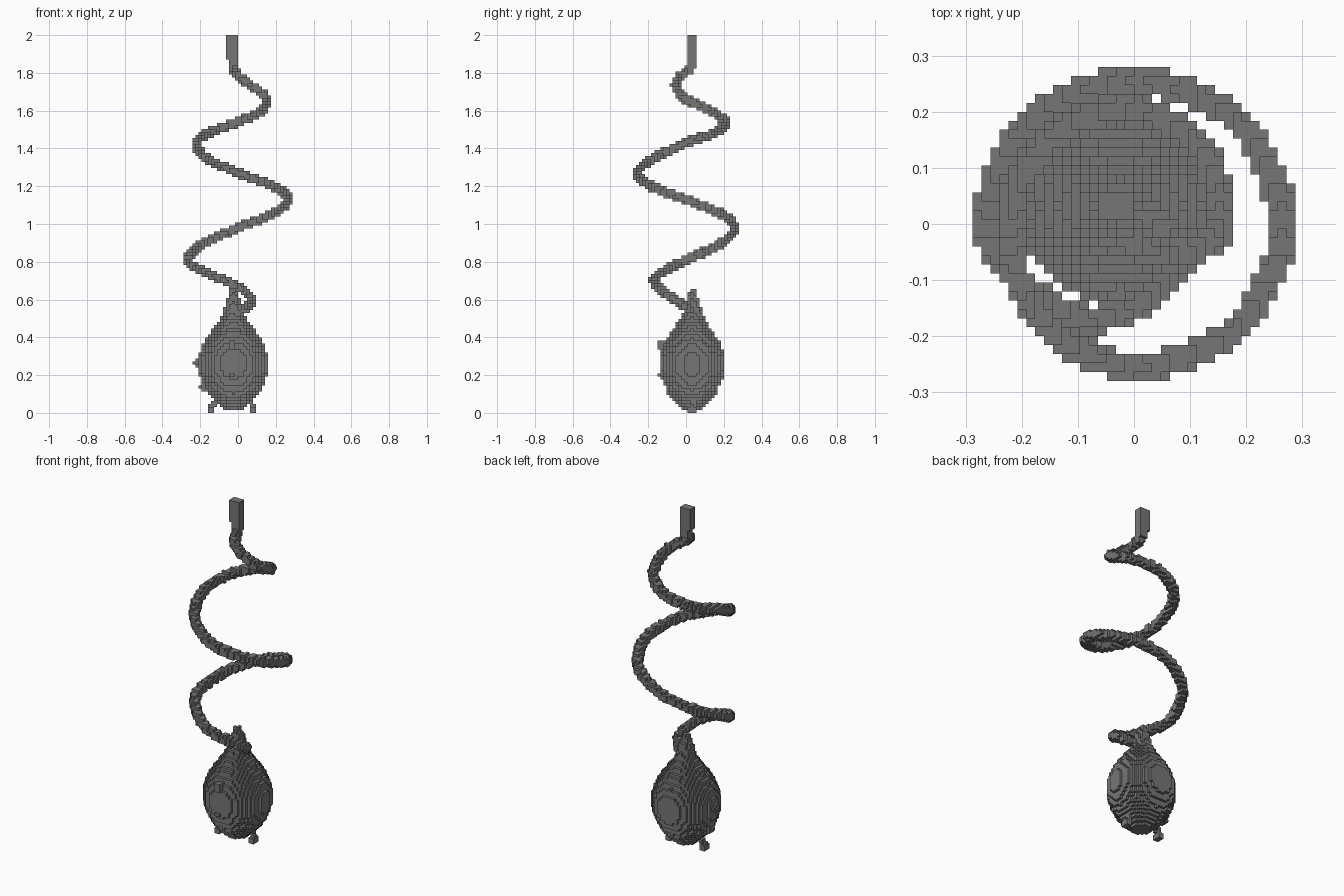
import bpy
import bmesh
import math
from mathutils import Vector

cube = bpy.data.objects.get("Cube")
if cube:
    bpy.data.objects.remove(cube, do_unlink=True)

V = 0.016  # edge length of one block
OFFSET = Vector((0.5, 0.0, 0.5))  # block centre relative to its index

grey = bpy.data.materials.new("dark grey")
grey.use_nodes = True
colour = (0.18, 0.18, 0.18, 1)
grey.diffuse_color = colour
grey.node_tree.nodes["Principled BSDF"].inputs["Base Color"].default_value = colour


def fill(low, high, inside):
    """Collect the blocks between two corners whose centres pass a test."""
    a = [math.floor(c / V) - 1 for c in low]
    b = [math.ceil(c / V) + 1 for c in high]
    return {(i, j, k)
            for i in range(a[0], b[0] + 1)
            for j in range(a[1], b[1] + 1)
            for k in range(max(a[2], 0), b[2] + 1)
            if inside((Vector((i, j, k)) + OFFSET) * V)}


def ball(centre, radius):
    c, r = Vector(centre), Vector((radius,) * 3)
    return fill(c - r, c + r, lambda p: (p - c).length <= radius)


def box(low, high):
    return fill(low, high, lambda p: all(l < q < h for l, q, h in zip(low, p, high)))


def tube(points, radius):
    """Sweep a ball along a smooth curve through the points."""
    pts = [Vector(p) for p in points]
    pts = [pts[0]] + pts + [pts[-1]]
    cells = set()
    for a, b, c, d in zip(pts, pts[1:], pts[2:], pts[3:]):
        steps = max(2, int((c - b).length / V * 3))
        for s in range(steps + 1):
            t = s / steps
            p = b + 0.5 * t * ((c - a) + t * ((2 * a - 5 * b + 4 * c - d)
                               + t * (3 * (b - c) + d - a)))
            cells |= ball(p, radius)
    return cells


def lathe(profile, centre, depth):
    """Fill a turned shape given as (height, radius), scaled in depth."""
    def inside(p):
        for (z0, r0), (z1, r1) in zip(profile, profile[1:]):
            if z0 <= p.z < z1:
                r = r0 + (r1 - r0) * (p.z - z0) / (z1 - z0)
                return math.hypot(p.x - centre[0], (p.y - centre[1]) / depth) <= r
        return False
    r = max(r for z, r in profile)
    return fill((centre[0] - r, centre[1] - r, profile[0][0]),
                (centre[0] + r, centre[1] + r, profile[-1][0]), inside)


# Hanging spring: a short lead in, wide coils, then a hook into the neck
coil = [(-0.03, 0.03, 1.88), (-0.02, 0.02, 1.82), (0, -0.03, 1.785),
        (0.06, -0.055, 1.74), (0.12, -0.04, 1.70)]
turns = [(0.15, 1.66), (0.205, 1.54), (0.22, 1.43), (0.255, 1.27),
         (0.265, 1.13), (0.255, 0.98), (0.265, 0.81)]
for n in range(2 * len(turns) - 1):
    r0, z0 = turns[n // 2]
    r1, z1 = turns[(n + 1) // 2]
    angle = n * math.pi / 4
    r = (r0 + r1) / 2
    coil.append((r * math.cos(angle), r * math.sin(angle), (z0 + z1) / 2))
coil += [(-0.18, -0.12, 0.75), (-0.07, -0.17, 0.70), (0.03, -0.13, 0.65),
         (0.07, -0.06, 0.6), (0.05, 0, 0.56), (0, 0.03, 0.53)]

# Body: rounded egg, with small bumps on its sides and front
CENTRE = (-0.024, 0.032)
egg = [(0.02, 0.05), (0.05, 0.09), (0.1, 0.135), (0.16, 0.165), (0.22, 0.183),
       (0.3, 0.183), (0.36, 0.162), (0.41, 0.135), (0.45, 0.105), (0.49, 0.075)]
body = lathe(egg, CENTRE, 0.94)
for bump in [(-0.215, 0.03, 0.265), (-0.18, 0.03, 0.13), (-0.03, -0.135, 0.36),
             (-0.03, -0.13, 0.2)]:
    body |= ball(bump, 0.021)

# Neck: tapering stalk ending in a thin tip
neck = lathe([(0.48, 0.08), (0.53, 0.052), (0.6, 0.035), (0.63, 0.022), (0.65, 0.014)],
             (-0.026, 0.036), 0.95)


def leg(x, inner):
    return (box((x - 0.016, 0.012, 0), (x + 0.016, 0.05, 0.032))
            | tube([(x, 0.032, 0.03), (inner, 0.05, 0.09)], 0.016))


parts = {
    "top_rod": box((-0.066, 0.006, 1.87), (0, 0.056, 2.0))
    | box((-0.046, 0.006, 1.83), (0, 0.056, 1.87)),
    "spring": tube(coil, 0.026),
    "neck": neck,
    "body": body,
    "right_leg": leg(-0.144, -0.1),
    "left_leg": leg(0.08, 0.05),
}
solid = set().union(*parts.values())

SIDES = [(axis, sign) for axis in range(3) for sign in (0, 1)]


def build(name, cells):
    """Turn blocks into a mesh, keeping only the exposed faces."""
    bm = bmesh.new()
    verts = {}

    def corner(index):
        if index not in verts:
            i, j, k = index
            verts[index] = bm.verts.new((i * V, (j - 0.5) * V, k * V))
        return verts[index]

    for cell in sorted(cells):
        for axis, sign in SIDES:
            beside = list(cell)
            beside[axis] += 2 * sign - 1
            if tuple(beside) in solid:
                continue
            ring = []
            for u, v in ((0, 0), (1, 0), (1, 1), (0, 1)):
                c = list(cell)
                c[axis] += sign
                c[(axis + 1) % 3] += u
                c[(axis + 2) % 3] += v
                ring.append(corner(tuple(c)))
            bm.faces.new(ring if sign else ring[::-1])
    mesh = bpy.data.meshes.new(name)
    bm.to_mesh(mesh)
    bm.free()
    mesh.materials.append(grey)
    bpy.context.collection.objects.link(bpy.data.objects.new(name, mesh))


used = set()
for name, cells in parts.items():
    build(name, cells - used)
    used |= cells
